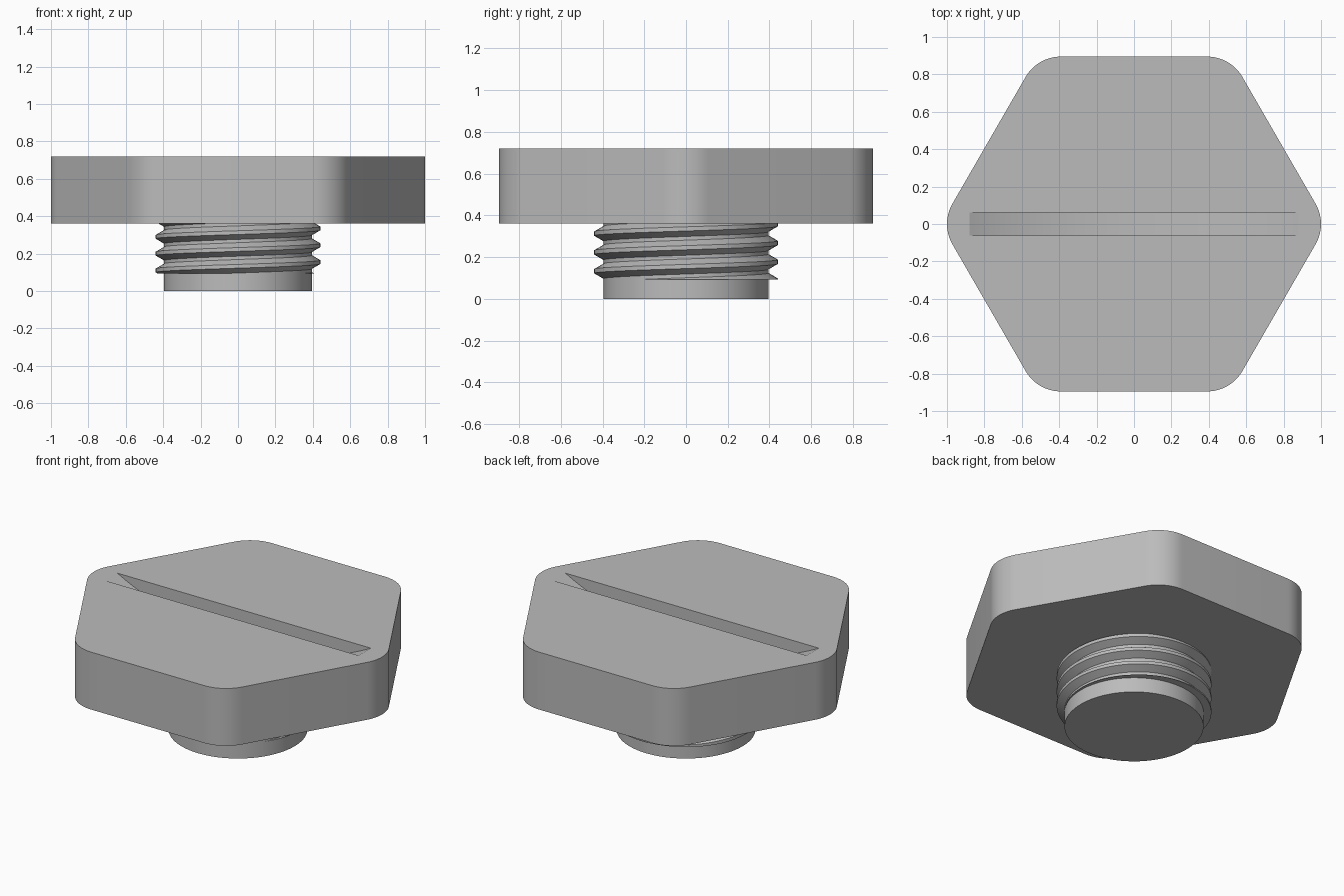
import bpy, bmesh
from math import cos, sin, pi, radians, sqrt
from mathutils import Vector

old = bpy.data.objects.get("Cube")
if old:
    bpy.data.objects.remove(old, do_unlink=True)

# One plain grey for the whole bolt
grey = bpy.data.materials.new("plain grey")
grey.use_nodes = True
colour = (0.5, 0.5, 0.5, 1)
grey.diffuse_color = colour
grey.node_tree.nodes["Principled BSDF"].inputs["Base Color"].default_value = colour

HEAD_Z, TOP_Z = 0.36, 0.72
FLAT, CORNER = 0.895, 0.217          # half width across flats, corner radius
SHANK_R, THREAD_R = 0.395, 0.44
PITCH, THREAD_START = 0.09, 0.093


def finish(bm, name):
    bmesh.ops.recalc_face_normals(bm, faces=bm.faces)
    mesh = bpy.data.meshes.new(name)
    bm.to_mesh(mesh)
    bm.free()
    mesh.materials.append(grey)
    obj = bpy.data.objects.new(name, mesh)
    bpy.context.collection.objects.link(obj)
    return obj


def smooth(obj):
    bpy.ops.object.select_all(action='DESELECT')
    obj.select_set(True)
    bpy.context.view_layer.objects.active = obj
    bpy.ops.object.shade_smooth_by_angle(angle=radians(25))


def prism(outline, low, high, name):
    bm = bmesh.new()
    base = bm.faces.new([bm.verts.new((x, y, low)) for x, y in outline])
    new = bmesh.ops.extrude_face_region(bm, geom=[base], use_keep_orig=True)
    moved = [v for v in new["geom"] if isinstance(v, bmesh.types.BMVert)]
    bmesh.ops.translate(bm, verts=moved, vec=(0, 0, high - low))
    return finish(bm, name)


# Hexagonal head with rounded corners
outline = []
reach = (FLAT - CORNER) / cos(pi / 6)
for k in range(6):
    mid = k * pi / 3
    for i in range(13):
        a = mid + radians(-30 + 5 * i)
        outline.append((reach * cos(mid) + CORNER * cos(a),
                        reach * sin(mid) + CORNER * sin(a)))
head = prism(outline, HEAD_Z, TOP_Z, "hex_head")

# Coin slot: a thin, large disc cut into the top
disc_r, half_len, half_wide = 1.9, 0.88, 0.061
centre_z = TOP_Z + sqrt(disc_r ** 2 - half_len ** 2)
ring = [(disc_r * cos(i * pi / 128), disc_r * sin(i * pi / 128)) for i in range(256)]
cutter = prism(ring, -half_wide, half_wide, "slot_cutter")
cutter.rotation_euler.x = pi / 2
cutter.location.z = centre_z
cutter.hide_render = True
cut = head.modifiers.new("slot", 'BOOLEAN')
cut.object = cutter
cut.operation = 'DIFFERENCE'
cut.solver = 'EXACT'
bpy.context.view_layer.objects.active = head
bpy.ops.object.modifier_apply(modifier=cut.name)
bpy.data.objects.remove(cutter, do_unlink=True)
smooth(head)

# Plain round shank
circle = [(SHANK_R * cos(i * pi / 48), SHANK_R * sin(i * pi / 48)) for i in range(96)]
smooth(prism(circle, 0, HEAD_Z, "shank"))

# Right-handed thread: a trapezoid swept along a helix
profile = [(SHANK_R - 0.01, -0.042), (THREAD_R, -0.01),
           (THREAD_R, 0.01), (SHANK_R - 0.01, 0.042)]
STEPS, TURNS = 72, 5
bm = bmesh.new()
rows = []
for i in range(STEPS * TURNS + 1):
    a = 2 * pi * i / STEPS
    z = 0.155 + PITCH * (i / STEPS - 2)
    rows.append([bm.verts.new((r * cos(a), r * sin(a), z + dz)) for r, dz in profile])
for r0, r1 in zip(rows, rows[1:]):
    for j in range(4):
        k = (j + 1) % 4
        bm.faces.new((r0[j], r1[j], r1[k], r0[k]))
bm.faces.new(rows[0])
bm.faces.new(rows[-1][::-1])

# Trim the thread level at its start and under the head
for z, up in ((THREAD_START, -1), (HEAD_Z + 0.005, 1)):
    res = bmesh.ops.bisect_plane(
        bm, geom=bm.verts[:] + bm.edges[:] + bm.faces[:], dist=1e-6,
        plane_co=Vector((0, 0, z)), plane_no=Vector((0, 0, up)), clear_outer=True)
    rim = [e for e in res["geom_cut"] if isinstance(e, bmesh.types.BMEdge)]
    bmesh.ops.triangle_fill(bm, edges=rim, use_beauty=True)
smooth(finish(bm, "thread"))
